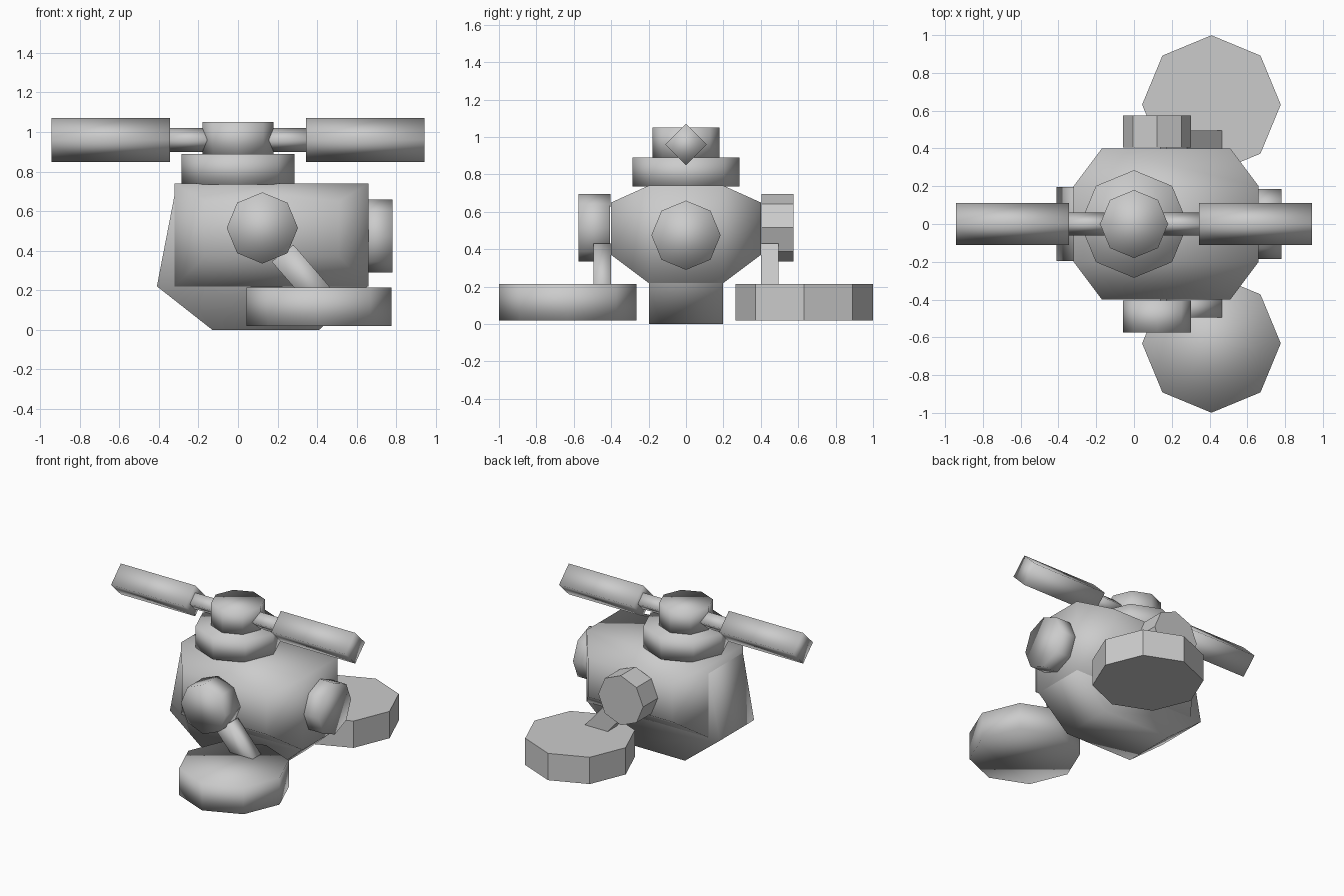
import bpy, bmesh, math
from mathutils import Matrix, Vector

cube = bpy.data.objects.get("Cube")
if cube:
    bpy.data.objects.remove(cube, do_unlink=True)

grey = bpy.data.materials.new("plain grey")
grey.use_nodes = True
grey.diffuse_color = (0.6, 0.6, 0.6, 1)
grey.node_tree.nodes["Principled BSDF"].inputs["Base Color"].default_value = (0.6, 0.6, 0.6, 1)


def finish(name, bm, smooth=True):
    bmesh.ops.recalc_face_normals(bm, faces=bm.faces)
    for f in bm.faces:
        f.smooth = smooth
    mesh = bpy.data.meshes.new(name)
    bm.to_mesh(mesh)
    bm.free()
    mesh.materials.append(grey)
    obj = bpy.data.objects.new(name, mesh)
    bpy.context.collection.objects.link(obj)
    return obj


def prism(name, start, end, radius, sides=8, smooth=True):
    """Regular prism between two points, with corners on the main axes."""
    a, b = Vector(start), Vector(end)
    axis = b - a
    turn = Matrix.Identity(4)
    if abs(axis.x) > 0:
        turn = Matrix.Rotation(math.pi / 2, 4, 'Y')
    elif abs(axis.y) > 0:
        turn = Matrix.Rotation(math.pi / 2, 4, 'X')
    bm = bmesh.new()
    bmesh.ops.create_cone(bm, cap_ends=True, segments=sides, radius1=radius, radius2=radius,
                          depth=axis.length, matrix=Matrix.Translation((a + b) / 2) @ turn)
    return finish(name, bm, smooth)


def loft(name, sections, smooth=True):
    """Solid through xz outlines placed at successive y positions."""
    bm = bmesh.new()
    rings = [[bm.verts.new((x, y, z)) for x, z in pts] for y, pts in sections]
    for r, s in zip(rings, rings[1:]):
        for i in range(len(r)):
            j = (i + 1) % len(r)
            bm.faces.new((r[i], r[j], s[j], s[i]))
    bm.faces.new(rings[0])
    bm.faces.new(rings[-1])
    return finish(name, bm, smooth)


def rect(x0, x1, z0, z1):
    return [(x0, z0), (x1, z0), (x1, z1), (x0, z1)]


# Chamfered cabin
side, middle = rect(-0.17, 0.51, 0.37, 0.65), rect(-0.32, 0.66, 0.22, 0.74)
loft("cabin", [(-0.4, side), (-0.2, middle), (0.2, middle), (0.4, side)])

# Central keel with the sloping end and belly
keel = [(-0.31, 0.737), (-0.41, 0.22), (-0.13, 0), (0.41, 0), (0.655, 0.22), (0.655, 0.737)]
loft("keel", [(-0.197, keel), (0.197, keel)])

# End cap, rotor base and hub
prism("end_cap", (0.62, 0, 0.475), (0.78, 0, 0.475), 0.185)
prism("rotor_base", (0, 0, 0.735), (0, 0, 0.89), 0.285)
prism("rotor_hub", (0, 0, 0.885), (0, 0, 1.05), 0.18)

# Rotor arms and blades
for label, s in (("left", 1), ("right", -1)):
    prism(label + "_rotor_arm", (s * 0.1, 0, 0.96), (s * 0.38, 0, 0.96), 0.06, 4)
    prism(label + "_rotor_blade", (s * 0.345, 0, 0.96), (s * 0.943, 0, 0.96), 0.112, 4)

# Side discs, struts and landing pads; the back set is faceted
strut = [(0.17, 0.345), (0.28, 0.43), (0.47, 0.21), (0.43, 0.12), (0.34, 0.15)]
for label, s in (("front", -1), ("back", 1)):
    smooth = s < 0
    prism(label + "_disc", (0.123, s * 0.405, 0.515), (0.123, s * 0.575, 0.515), 0.18, 8, smooth)
    loft(label + "_strut", [(s * 0.4, strut), (s * 0.495, strut)], smooth)
    prism(label + "_landing_pad", (0.41, s * 0.632, 0.02), (0.41, s * 0.632, 0.215), 0.367, 8, smooth)
